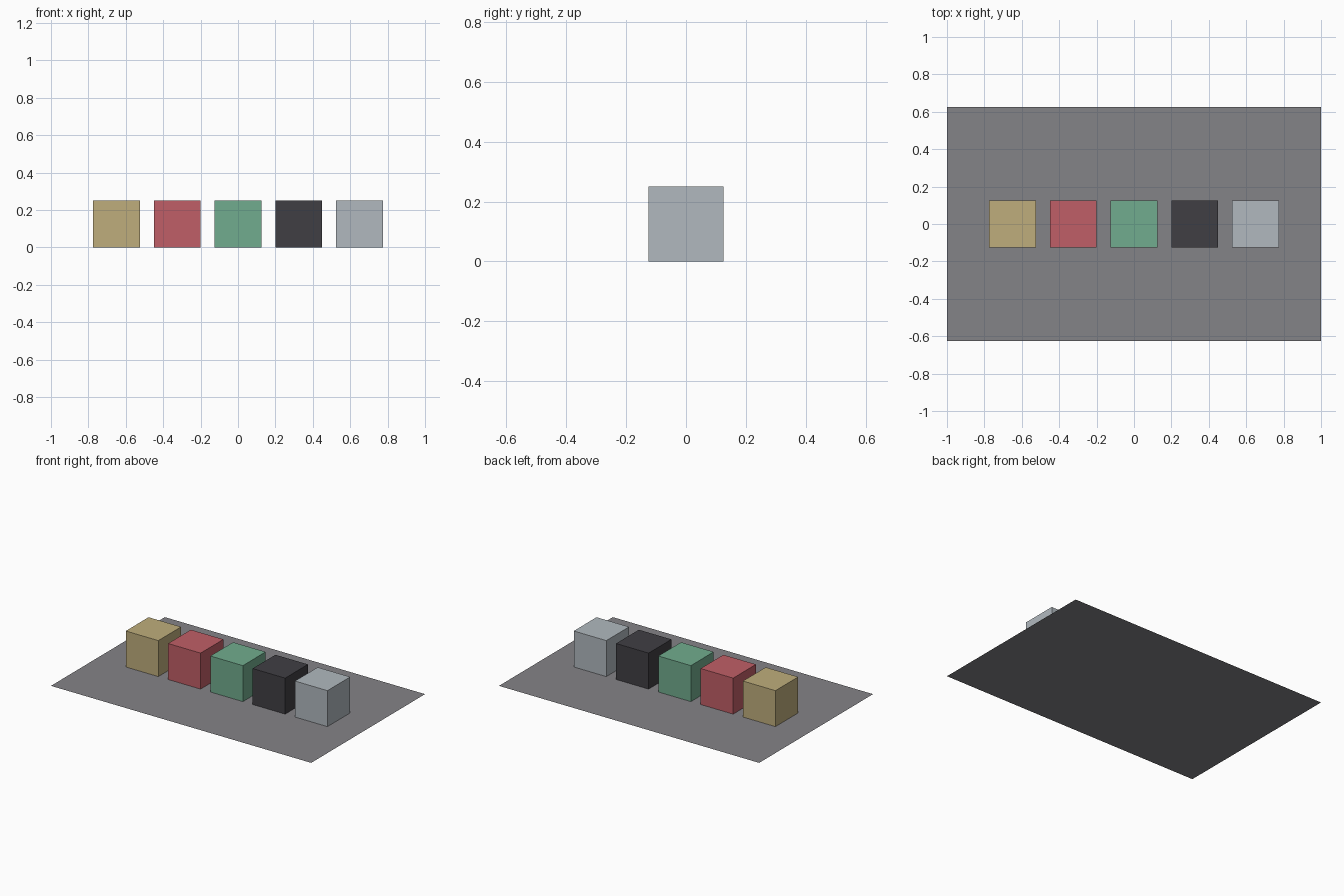
import bpy

default = bpy.data.objects.get("Cube")
if default:
    bpy.data.objects.remove(default, do_unlink=True)


def material(name, rgb):
    """Flat material from 0-255 sRGB values, stored as linear colour."""
    lin = [((c / 255 + 0.055) / 1.055) ** 2.4 for c in rgb]
    mat = bpy.data.materials.new(name)
    mat.use_nodes = True
    mat.diffuse_color = (*lin, 1)
    bsdf = mat.node_tree.nodes["Principled BSDF"]
    bsdf.inputs["Base Color"].default_value = (*lin, 1)
    bsdf.inputs["Roughness"].default_value = 0.8
    return mat


def finish(name, mat, scale=(1, 1, 1)):
    """Name the active object, apply its scale and give it a colour."""
    obj = bpy.context.object
    obj.name = obj.data.name = name
    obj.scale = scale
    bpy.ops.object.transform_apply(location=False, rotation=False, scale=True)
    obj.data.materials.append(mat)
    return obj


# Thin rectangular base sheet
bpy.ops.mesh.primitive_plane_add(size=1, location=(0, 0, 0))
finish("base_sheet", material("mid grey", (132, 131, 135)), (2, 1.25, 1))

# Row of five equal cubes, from the right side to the left
SIZE, STEP, GAP = 0.25, 0.325, 0.0005   # hairline gap keeps faces off the sheet
CUBES = [
    ("gold", (191, 174, 124)),
    ("red", (192, 95, 103)),
    ("green", (113, 172, 142)),
    ("black", (64, 63, 68)),
    ("silver", (177, 185, 191)),
]
for i, (colour, rgb) in enumerate(CUBES):
    bpy.ops.mesh.primitive_cube_add(
        size=SIZE, location=((i - 2) * STEP, 0, SIZE / 2 + GAP))
    finish(colour + "_cube", material(colour, rgb))
